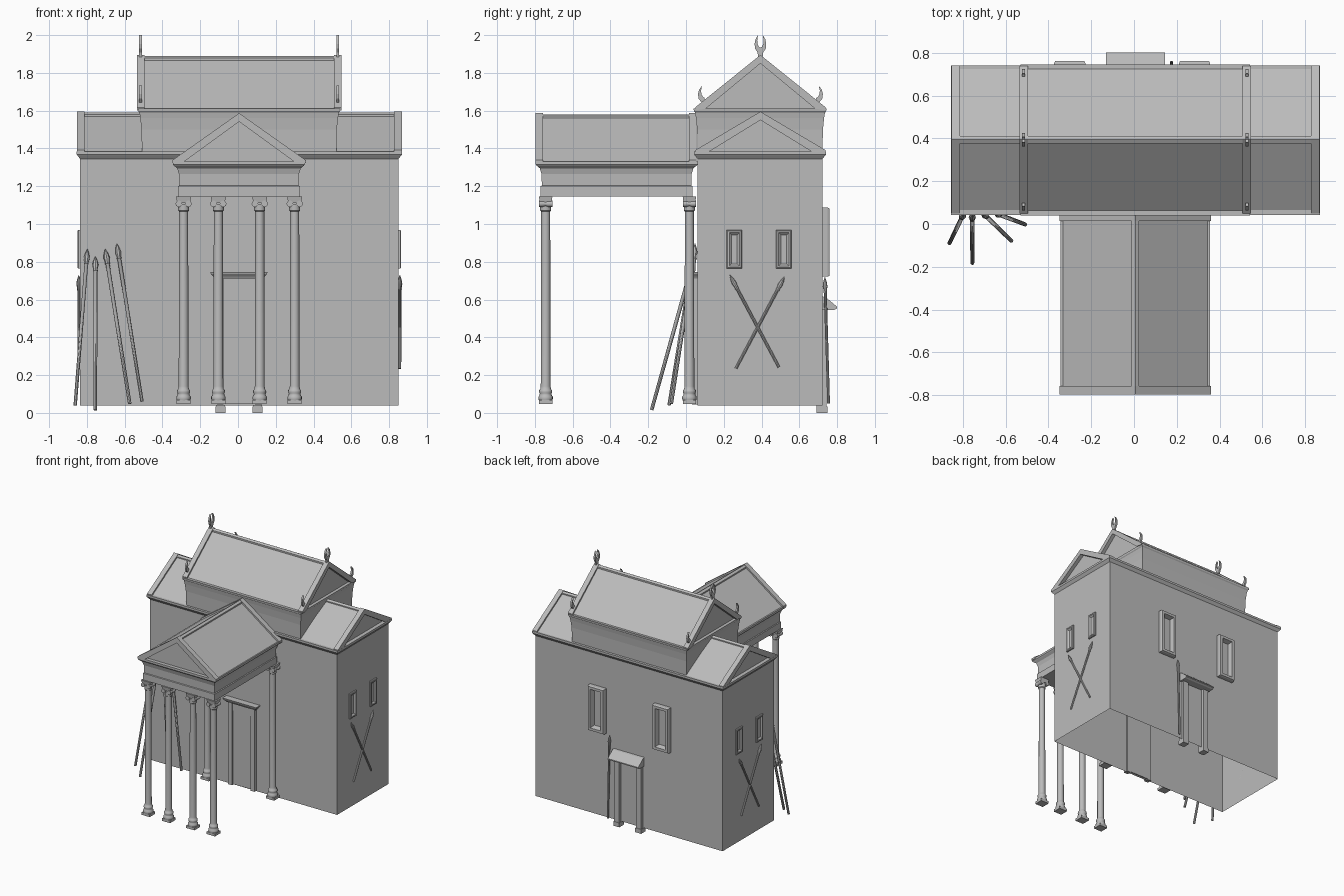
import bpy, bmesh, math
from mathutils import Vector, Matrix

if "Cube" in bpy.data.objects:
    bpy.data.objects.remove(bpy.data.objects["Cube"])

stone = bpy.data.materials.new("grey stone")
stone.diffuse_color = (0.5, 0.5, 0.5, 1)
stone.use_nodes = True
stone.node_tree.nodes["Principled BSDF"].inputs["Base Color"].default_value = stone.diffuse_color


def finish(name, bm, smooth=False):
    bmesh.ops.recalc_face_normals(bm, faces=bm.faces)
    me = bpy.data.meshes.new(name)
    bm.to_mesh(me)
    bm.free()
    me.materials.append(stone)
    if smooth:
        me.polygons.foreach_set("use_smooth", [True] * len(me.polygons))
        me.set_sharp_from_angle(angle=math.radians(40))
    ob = bpy.data.objects.new(name, me)
    bpy.context.collection.objects.link(ob)
    return ob


def skin(name, rings, cap0=True, cap1=True, smooth=False):
    """Bridge successive closed rings of points."""
    bm = bmesh.new()
    vs = [[bm.verts.new(p) for p in r] for r in rings]
    n = len(vs[0])
    for a, b in zip(vs, vs[1:]):
        for i in range(n):
            j = (i + 1) % n
            bm.faces.new((a[i], a[j], b[j], b[i]))
    if cap0:
        bm.faces.new(vs[0])
    if cap1:
        bm.faces.new(vs[-1])
    return finish(name, bm, smooth)


def stack(name, rect, steps, mat=Matrix(), cap0=True, cap1=True):
    """Rectangular moulding: steps are (height, outward growth)."""
    x0, x1, y0, y1 = rect
    rings = [[mat @ Vector(p) for p in ((x0 - g, y0 - g, z), (x1 + g, y0 - g, z),
                                        (x1 + g, y1 + g, z), (x0 - g, y1 + g, z))]
             for z, g in steps]
    return skin(name, rings, cap0, cap1)


def box(name, x0, x1, y0, y1, z0, z1):
    return stack(name, (x0, x1, y0, y1), [(z0, 0), (z1, 0)])


def prism(name, pts, a, b, axis):
    """Extrude a (horizontal, z) outline along x or y."""
    put = (lambda t, p: (t, p[0], p[1])) if axis == 'x' else (lambda t, p: (p[0], t, p[1]))
    return skin(name, [[put(t, p) for p in pts] for t in (a, b)])


def lathe(name, a, b, prof, n=12):
    """Turned shape from a to b; prof is (distance along, radius)."""
    a, b = Vector(a), Vector(b)
    q = (b - a).to_track_quat('Z', 'Y')
    rings = [[a + q @ Vector((r * math.cos(2 * math.pi * i / n), r * math.sin(2 * math.pi * i / n), t))
              for i in range(n)] for t, r in prof]
    return skin(name, rings, smooth=True)


def roof(name, axis, lo, hi, c, half, ez, az):
    """Gabled roof with raised end trims, recessed gables and ridge cap."""
    prism(name, [(c - half + .012, ez), (c + half - .012, ez), (c, az - .014)], lo + .03, hi - .03, axis)
    k = half * (1 - .045 / (az - ez))
    chev = [(c - half, ez - .008), (c - half, ez + .008), (c, az), (c + half, ez + .008),
            (c + half, ez - .008), (c + k, ez), (c, az - .045), (c - k, ez)]
    for a, b in ((lo, lo + .04), (hi - .04, hi)):
        prism(name + "_gable_trim", chev, a, b, axis)
    prism(name + "_ridge_cap", [(c - .018, az - .03), (c - .018, az - .016), (c, az - .006),
                                (c + .018, az - .016), (c + .018, az - .03)], lo + .035, hi - .035, axis)


# main hall, open underneath
stack("hall_walls", (-.836, .85, .061, .723),
      [(.04, 0), (1.345, 0), (1.36, .012), (1.368, .018), (1.385, .018)], cap0=False)
roof("hall_roof", 'x', -.853, .867, .394, .345, 1.383, 1.595)

# raised upper storey
stack("upper_walls", (-.508, .52, .062, .722),
      [(1.37, 0), (1.5, .003), (1.56, .009), (1.59, .014), (1.597, .02), (1.612, .022)])
roof("upper_roof", 'x', -.535, .547, .394, .345, 1.61, 1.895)

# porch beams and roof
stack("porch_entablature", (-.318, .328, -.77, .035),
      [(1.145, 0), (1.2, 0), (1.203, -.007), (1.265, -.005), (1.295, .004), (1.308, .02),
       (1.315, .026), (1.332, .026)])
roof("porch_roof", 'y', -.797, .055, .006, .353, 1.33, 1.587)

# columns: plinth, turned shaft, scroll capital
shaft = [(0, .036), (.008, .038), (.02, .038), (.028, .032), (.036, .031), (.044, .035),
         (.054, .034), (.06, .028), (.075, .026), (1.0, .024), (1.005, .029), (1.018, .029), (1.04, .03)]
for x, y in [(-.288, -.743), (-.104, -.743), (.115, -.743), (.3, -.743), (-.288, .018), (.3, .018)]:
    box("column_plinth", x - .037, x + .037, y - .035, y + .035, .048, .068)
    lathe("column_shaft", (x, y, .066), (x, y, 1.12), shaft, 16)
    for s in (-1, 1):
        lathe("capital_scroll", (x + s * .026, y - .035, 1.107), (x + s * .026, y + .035, 1.107),
              [(0, .017), (.02, .017), (.035, .012), (.05, .017), (.07, .017)], 10)
    stack("capital_slab", (x - .034, x + .034, y - .03, y + .03), [(1.112, 0), (1.13, .003), (1.146, .006)])

# front door
box("front_door_panel", -.076, .09, .045, .07, .05, .65)
box("front_door_transom", -.076, .09, .04, .07, .65, .715)
for x in (-.112, .09):
    box("front_door_jamb", x, x + .036, .032, .07, .045, .715)
stack("front_door_lintel", (-.125, .135, .03, .07), [(.712, 0), (.722, .006), (.735, .018), (.747, .022)])

# back door with sloped hood
for x in (-.117, .08):
    box("back_door_post", x, x + .047, .69, .745, .012, .55)
    box("back_door_foot", x - .003, x + .05, .69, .749, 0, .035)
prism("back_door_hood", [(.715, .545), (.785, .545), (.8, .553), (.8, .562), (.74, .612), (.715, .618)],
      -.13, .145, 'x')


# framed windows
def window(name, origin, u, out, w, h, t, p):
    m = Matrix((u, (0, 0, 1), out)).transposed().to_4x4()
    m.translation = origin
    stack(name, (-w / 2, w / 2, -h / 2, h / 2),
          [(-.005, 0), (p * .7, 0), (p, -.005), (p, -t), (.002, -t - .012)], m, cap0=False)


for y in (.256, .518):
    window("right_window", (.85, y, .866), (0, 1, 0), (1, 0, 0), .082, .205, .014, .013)
    window("left_window", (-.836, y, .866), (0, -1, 0), (-1, 0, 0), .082, .205, .014, .013)
for x in (-.3, .283):
    window("back_window", (x, .723, .904), (-1, 0, 0), (0, 1, 0), .146, .365, .026, .038)


# spears: shaft with a leaf-shaped head at the top
def spear(name, foot, tip, r):
    n = (Vector(tip) - Vector(foot)).length
    lathe(name, foot, tip, [(0, r * .9), (n - .085, r), (n - .08, r * 1.3), (n - .07, r * 1.1),
                            (n - .05, r * 1.6), (n - .025, r * 1.1), (n, .001)], 8)


for foot, tip in [((-.862, -.09, .04), (-.797, .045, .868)), ((-.755, -.182, .015), (-.755, .045, .828)),
                  ((-.573, -.078, .048), (-.703, .048, .868)), ((-.508, -.002, .06), (-.642, .048, .897))]:
    spear("leaning_spear", foot, tip, .0105)
for side, x in (("right", .857), ("left", -.843)):
    spear(side + "_crossed_spear", (x, .492, .242), (x, .232, .73), .008)
    spear(side + "_crossed_spear", (x, .264, .235), (x, .522, .722), .008)
spear("back_spear", (.175, .755, .05), (.175, .735, .72), .008)

# horn ornaments on the upper roof
horn = [(0, -.01), (.012, -.01), (.015, .015), (.028, .035), (.031, .06), (.026, .085), (.012, .108),
        (.017, .08), (.015, .06), (.008, .045), (0, .04)]
for x in (-.516, .528):
    for s in (-1, 1):
        prism("ridge_horn", [(.394 + s * y, 1.893 + z) for y, z in horn], x - .007, x + .007, 'x')
        prism("eave_horn", [(.394 + s * (.295 + y * 1.15), 1.63 + z * .95) for y, z in horn],
              x - .007, x + .007, 'x')
